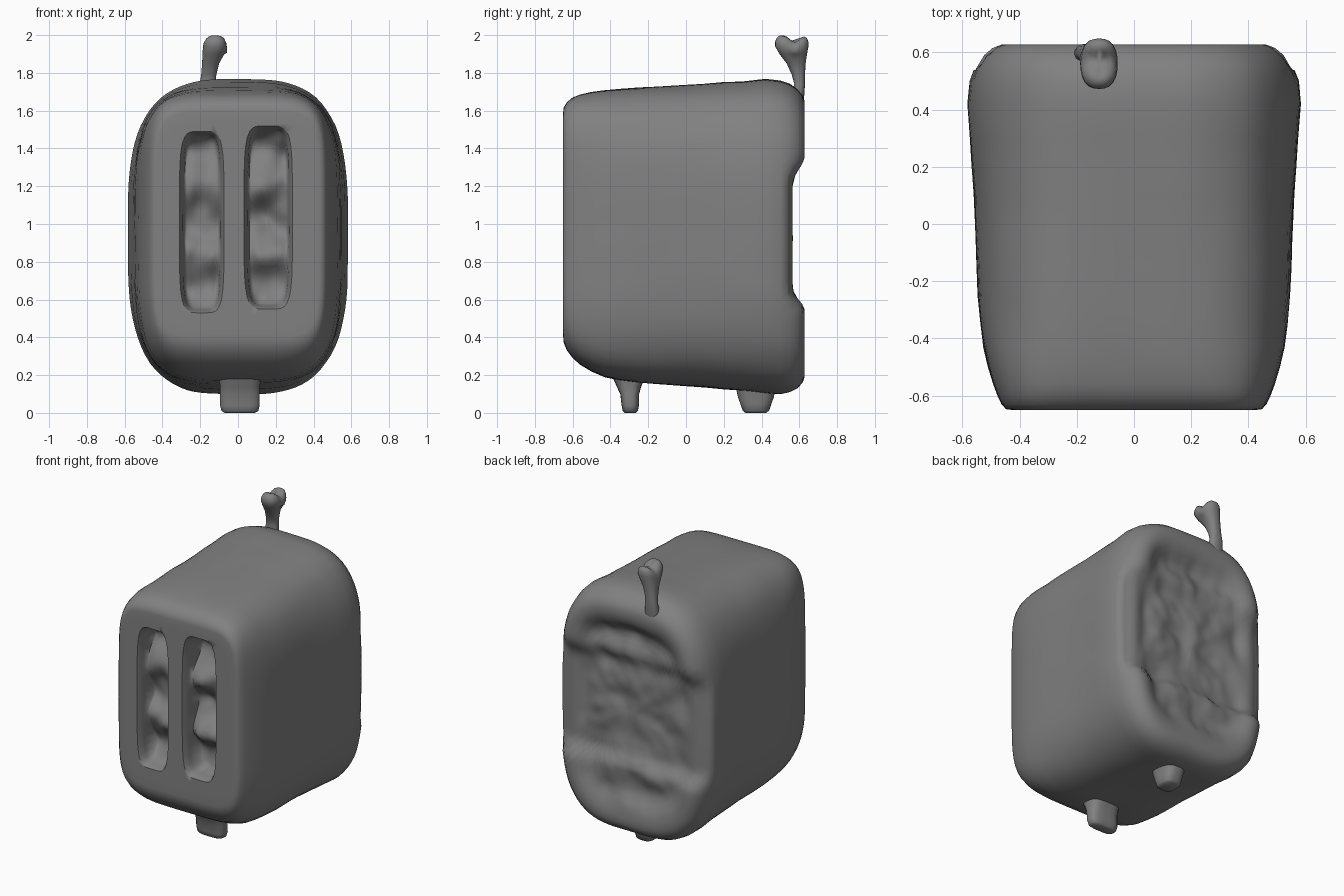
import bpy, bmesh, math
from mathutils import Vector, noise

if "Cube" in bpy.data.objects:
    bpy.data.objects.remove(bpy.data.objects["Cube"])

N = 112
grey = bpy.data.materials.new("dark_grey")
grey.diffuse_color = (0.22, 0.22, 0.22, 1)
grey.use_nodes = True
grey.node_tree.nodes["Principled BSDF"].inputs["Base Color"].default_value = grey.diffuse_color


def ring(c, u, v, hu, hv, n=3.0, count=N):
    """Superellipse ring about c, spanned by unit axes u and v."""
    pts = []
    for i in range(count):
        a = math.tau * i / count
        ca, sa = math.cos(a), math.sin(a)
        r = (abs(ca) ** n + abs(sa) ** n) ** (-1 / n)
        pts.append(Vector(c) + Vector(u) * (hu * r * ca) + Vector(v) * (hv * r * sa))
    return pts


def loft(name, rings, shape=None):
    """Skin the rings, close both ends and optionally reshape every point."""
    bm = bmesh.new()
    loops = [[bm.verts.new(p) for p in r] for r in rings]
    for a, b in zip(loops, loops[1:]):
        for i in range(len(a)):
            j = (i + 1) % len(a)
            bm.faces.new((a[i], a[j], b[j], b[i]))
    for end in (loops[0], loops[-1]):
        mid = bm.verts.new(sum((w.co for w in end), Vector()) / len(end))
        for i in range(len(end)):
            bm.faces.new((end[i], end[(i + 1) % len(end)], mid))
    if shape:
        for w in bm.verts:
            w.co = shape(w.co.copy())
    bmesh.ops.recalc_face_normals(bm, faces=bm.faces)
    mesh = bpy.data.meshes.new(name)
    bm.to_mesh(mesh)
    bm.free()
    mesh.materials.append(grey)
    ob = bpy.data.objects.new(name, mesh)
    bpy.context.collection.objects.link(ob)
    return ob


def yring(y, hx, z0, z1, n, x=0.0, count=N):
    return ring((x, y, (z0 + z1) / 2), (1, 0, 0), (0, 0, 1), hx, (z1 - z0) / 2, n, count)


def zring(x, y, z, hx, hy, n=2.5):
    return ring((x, y, z), (1, 0, 0), (0, 1, 0), hx, hy, n, 24)


def smooth(ob, angle):
    bpy.ops.object.select_all(action='DESELECT')
    ob.select_set(True)
    bpy.context.view_layer.objects.active = ob
    bpy.ops.object.shade_smooth_by_angle(angle=math.radians(angle))


def step(a, b, t):
    t = max(0.0, min(1.0, (t - a) / (b - a)))
    return t * t * (3 - 2 * t)


# Body stations: y, half width, bottom, top, squareness
STATIONS = [
    (-0.65, 0.425, 0.40, 1.595, 7), (-0.647, 0.447, 0.37, 1.617, 6.5),
    (-0.63, 0.463, 0.33, 1.645, 6), (-0.60, 0.477, 0.29, 1.67, 5.5),
    (-0.56, 0.492, 0.255, 1.685, 5.1), (-0.50, 0.51, 0.22, 1.698, 4.7),
    (-0.43, 0.526, 0.19, 1.708, 4.3), (-0.35, 0.536, 0.172, 1.715, 4),
    (-0.25, 0.545, 0.16, 1.722, 3.8), (-0.15, 0.55, 0.152, 1.728, 3.7),
    (0.0, 0.556, 0.142, 1.736, 3.5), (0.1, 0.56, 0.135, 1.742, 3.4),
    (0.2, 0.568, 0.126, 1.75, 3.3), (0.3, 0.575, 0.118, 1.755, 3.2),
    (0.42, 0.584, 0.105, 1.768, 3.15), (0.5, 0.575, 0.10, 1.76, 3.2),
    (0.55, 0.56, 0.11, 1.742, 3.3), (0.59, 0.535, 0.13, 1.712, 3.4),
    (0.617, 0.505, 0.16, 1.68, 3.5), (0.628, 0.475, 0.19, 1.65, 3.5),
]
rings = [yring(*s) for s in STATIONS]
# Front and back faces close in concentric steps
for k in range(1, 19):
    f = 1 - k / 19
    rings.append(yring(0.628, 0.475 * f, 0.92 - 0.73 * f, 0.92 + 0.73 * f, 3.5))
for k in range(1, 10):
    f = 1 - k / 10
    rings.insert(0, yring(-0.65, 0.425 * f, 0.9975 - 0.5975 * f, 0.9975 + 0.5975 * f, 7))


def body_shape(p):
    """Slightly uneven skin with a sunken, rough rear face."""
    t = step(0.52, 0.625, p.y)
    mid = step(0.55, 0.64, p.z) * (1 - step(1.22, 1.36, p.z))
    r = ((abs(p.x) / 0.475) ** 3.5 + (abs(p.z - 0.92) / 0.73) ** 3.5) ** (1 / 3.5)
    inside = 1 - step(0.74, 0.95, r)
    groove = math.exp(-((p.z - 1.46) / 0.1) ** 2) + 0.4 * math.exp(-((p.z - 0.42) / 0.1) ** 2)
    rough = noise.noise(p * 5.0) * 0.03 + noise.noise(p * 12.0) * 0.012
    dy = t * (0.063 * mid + inside * (0.02 + 0.01 * (1 - mid) + 0.05 * groove + rough))
    if p.y > -0.63:
        swell = 1 + 0.005 * noise.noise(p * 6.0) * step(-0.63, -0.4, p.y)
        p.x *= swell
        p.z = 0.93 + (p.z - 0.93) * swell
    p.y -= dy
    return p


body = loft("body", rings, body_shape)

# Bread slots cut with lumpy floors
for side, x, hx, z0, z1 in (("left", -0.192, 0.108, 0.54, 1.48), ("right", 0.16, 0.118, 0.56, 1.51)):
    cut_rings = [yring(y, hx + g, z0 - g, z1 + g, 5, x, 64)
                 for y, g in ((-0.8, 0.025), (-0.66, 0.015), (-0.64, 0.005), (-0.62, -0.003),
                              (-0.60, -0.008), (-0.545, -0.018))]
    zm, hz = (z0 + z1) / 2, (z1 - z0) / 2 - 0.018
    for k in range(1, 14):
        f = 1 - k / 14
        cut_rings.append(yring(-0.54, (hx - 0.018) * f, zm - hz * f, zm + hz * f, 5, x, 64))

    def lumps(p):
        if p.y > -0.55:
            p.y += 0.045 * math.sin(p.z * 17.9 + 2.1) + 0.05 * noise.noise(p * 8)
        return p

    cutter = loft(side + "_slot_cutter", cut_rings, lumps)
    cutter.hide_render = True
    cutter.hide_viewport = True
    mod = body.modifiers.new(side + "_slot", 'BOOLEAN')
    mod.object = cutter
    mod.operation = 'DIFFERENCE'
    mod.solver = 'EXACT'

# Bake the cuts and remove the helpers
baked = bpy.data.meshes.new_from_object(body.evaluated_get(bpy.context.evaluated_depsgraph_get()))
body.modifiers.clear()
body.data = baked
for ob in [o for o in bpy.data.objects if o.name.endswith("cutter")]:
    bpy.data.objects.remove(ob)
smooth(body, 60)


# Lever rising from the back edge and flaring to a notched knob
def notch(p):
    if p.z > 1.93:
        p.z -= 0.035 * math.exp(-((p.y - 0.575) / 0.035) ** 2)
    return p


lever = loft("lever", [zring(*r) for r in (
    (-0.16, 0.575, 1.60, 0.045, 0.04), (-0.16, 0.59, 1.68, 0.05, 0.036),
    (-0.16, 0.602, 1.74, 0.043, 0.028), (-0.155, 0.595, 1.79, 0.04, 0.035),
    (-0.145, 0.583, 1.85, 0.045, 0.05), (-0.13, 0.568, 1.90, 0.058, 0.073),
    (-0.122, 0.56, 1.94, 0.065, 0.088), (-0.122, 0.56, 1.965, 0.062, 0.088),
    (-0.12, 0.56, 1.985, 0.052, 0.08), (-0.12, 0.56, 1.997, 0.037, 0.066),
    (-0.12, 0.56, 2.0, 0.015, 0.05))], notch)
smooth(lever, 60)

# Feet under the body
front_foot = loft("front_foot", [zring(*r, 3.5) for r in (
    (0.01, -0.295, 0.0, 0.08, 0.03), (0.01, -0.295, 0.01, 0.097, 0.04),
    (0.01, -0.295, 0.04, 0.105, 0.046), (0.01, -0.298, 0.10, 0.105, 0.05),
    (0.01, -0.302, 0.14, 0.105, 0.065), (0.01, -0.302, 0.22, 0.12, 0.10))])
rear_foot = loft("rear_foot", [zring(*r, 3) for r in (
    (0.03, 0.37, 0.0, 0.05, 0.055), (0.03, 0.37, 0.012, 0.062, 0.07),
    (0.03, 0.37, 0.05, 0.068, 0.083), (0.03, 0.37, 0.08, 0.072, 0.094),
    (0.03, 0.37, 0.15, 0.085, 0.11))])
for foot in (front_foot, rear_foot):
    smooth(foot, 60)
